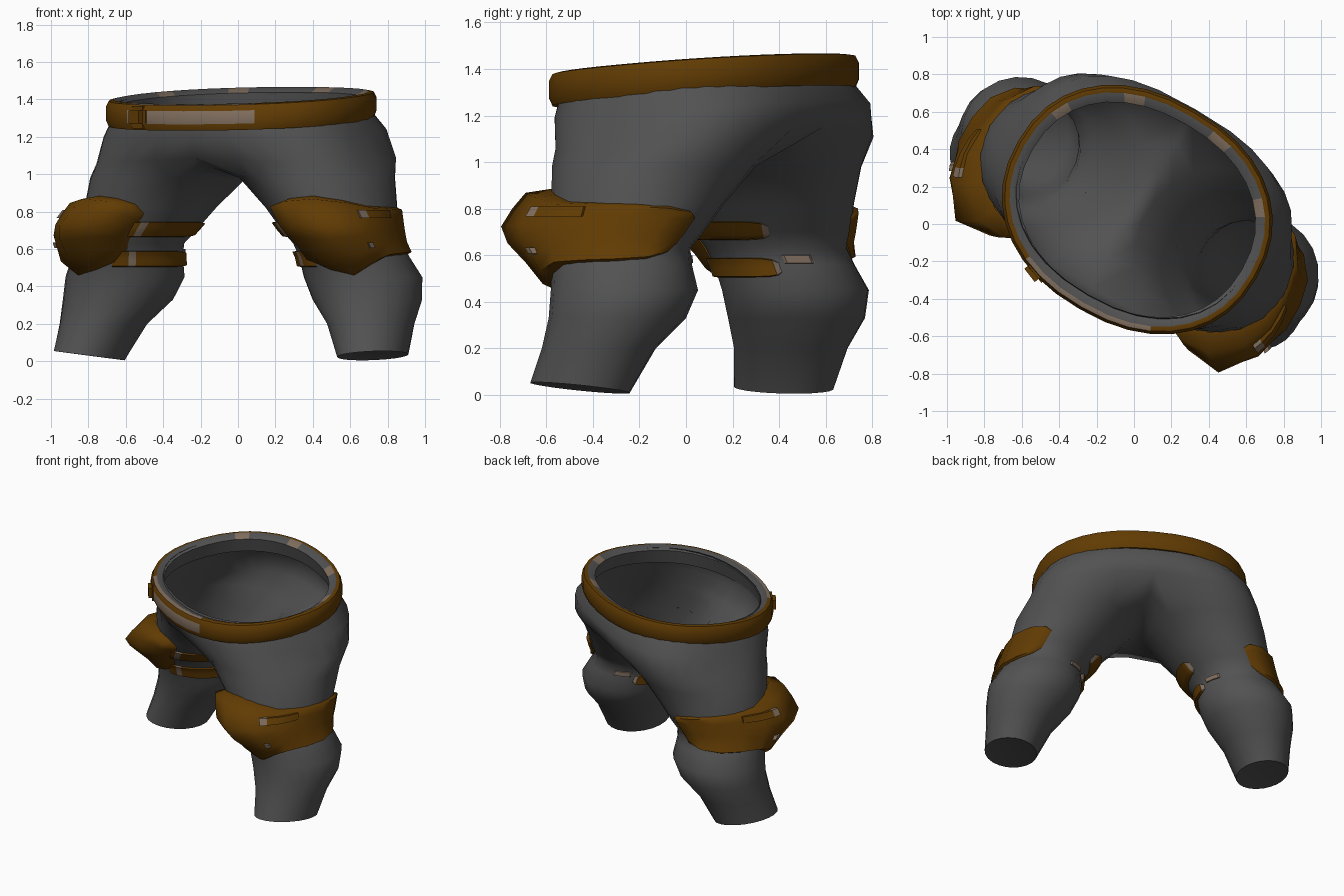
import bpy, bmesh
from math import sin, cos, pi, radians
from mathutils import Matrix, Vector

if "Cube" in bpy.data.objects:
    bpy.data.objects.remove(bpy.data.objects["Cube"])


def material(name, rgb):
    m = bpy.data.materials.new(name)
    m.use_nodes = True
    m.diffuse_color = (*rgb, 1)
    bsdf = m.node_tree.nodes["Principled BSDF"]
    bsdf.inputs["Base Color"].default_value = (*rgb, 1)
    bsdf.inputs["Roughness"].default_value = 0.9
    return m


MATS = [material("grey cloth", (0.085, 0.085, 0.085)),
        material("brown leather", (0.122, 0.045, 0.001)),
        material("worn tan", (0.22, 0.16, 0.115))]
GREY, BROWN, TAN = range(3)

# The wearer is turned about the vertical axis
TURN = Matrix.Translation((-0.02, 0.012, 0)) @ Matrix.Rotation(radians(-30), 4, "Z")


def finish(bm, name, angle=40):
    bmesh.ops.remove_doubles(bm, verts=bm.verts, dist=0.0005)
    bmesh.ops.recalc_face_normals(bm, faces=bm.faces)
    bm.transform(TURN)
    mesh = bpy.data.meshes.new(name)
    bm.to_mesh(mesh)
    bm.free()
    for m in MATS:
        mesh.materials.append(m)
    ob = bpy.data.objects.new(name, mesh)
    bpy.context.collection.objects.link(ob)
    bpy.ops.object.select_all(action="DESELECT")
    ob.select_set(True)
    bpy.context.view_layer.objects.active = ob
    bpy.ops.object.shade_smooth_by_angle(angle=radians(angle))


def skin(bm, rows, closed=False, paint=lambda r, c: GREY):
    """Join rows of points with quads."""
    vs = [[bm.verts.new(p) for p in row] for row in rows]
    n = len(rows[0])
    for r in range(len(vs) - 1):
        for c in range(n if closed else n - 1):
            d = (c + 1) % n
            f = bm.faces.new((vs[r][c], vs[r][d], vs[r + 1][d], vs[r + 1][c]))
            f.material_index = paint(r, c)
    return vs


def oval(a, ru, y0, y1, power=0.9):
    """Rounded oval around the waist; angle 0 is the front centre."""
    s, c = sin(a), cos(a)
    x = ru * abs(s) ** power * (1 if s >= 0 else -1)
    y = (y0 + y1) / 2 - (y1 - y0) / 2 * abs(c) ** power * (1 if c >= 0 else -1)
    return x, y


# Leg sections: height, centre x, centre y, radius x, radius y
LEG = [(0.98, 0.46, 0.09, 0.41, 0.445), (0.82, 0.56, 0.07, 0.345, 0.38),
       (0.70, 0.63, 0.05, 0.31, 0.345), (0.63, 0.675, 0.045, 0.29, 0.31),
       (0.56, 0.70, 0.07, 0.295, 0.305), (0.45, 0.735, 0.105, 0.32, 0.315),
       (0.33, 0.77, 0.09, 0.295, 0.295), (0.20, 0.825, 0.03, 0.23, 0.25),
       (0.03, 0.875, -0.035, 0.178, 0.225)]
OUT, INN = 16, 6
ANGLES = [radians(-50 + 260 * i / OUT) for i in range(OUT)]
ANGLES += [radians(210 + 100 * i / INN) for i in range(INN)]


def leg_point(a, z, off=0.0):
    """Point on the leg surface, pushed out by off."""
    for hi, lo in zip(LEG, LEG[1:]):
        if z >= lo[0]:
            break
    t = (z - lo[0]) / (hi[0] - lo[0])
    cx, cy, rx, ry = [l + (h - l) * t for h, l in zip(hi[1:], lo[1:])]
    return Vector((cx + (rx + off) * sin(a), cy - (ry + off) * cos(a), z))


def flip(rows, side):
    return [[(p[0] * side, p[1], p[2]) for p in row] for row in rows]


# Trousers: two half hips sharing a centre seam, each flowing into a leg
bm = bmesh.new()
for side in (1, -1):
    hips = []
    for z, ru, y0, y1, power, dip in ((1.40, 0.665, -0.45, 0.60, 0.9, 0),
                                      (1.32, 0.70, -0.47, 0.64, 0.85, 0),
                                      (1.22, 0.755, -0.46, 0.695, 0.75, 0.01),
                                      (1.11, 0.81, -0.41, 0.665, 0.7, 0.05)):
        row = []
        for i in range(OUT + 1):
            a = pi * i / OUT
            x, y = oval(a, ru, y0, y1, power)
            row.append((x, y, z + 0.06 * y - dip * sin(a)))
        hips.append(row)
    skin(bm, flip(hips, side))
    # crotch seam runs back to front under the body
    back, front = Vector(hips[-1][-1]), Vector(hips[-1][0])
    seam = []
    for i in range(1, INN):
        p = back.lerp(front, i / INN)
        p.x, p.z = 0, p.z - 0.12 * sin(pi * i / INN)
        seam.append(p)
    rings = [hips[-1] + seam]
    rings += [[leg_point(a, s[0]) for a in ANGLES] for s in LEG]
    for a, p in zip(ANGLES, rings[-1]):
        p.z += 0.02 * sin(a) + 0.015 * cos(a)
    # slightly recessed ankle end
    hem = rings[-1]
    mid = sum(hem, Vector()) / len(hem)
    rings.append([p.lerp(mid, 0.2) + Vector((0, 0, 0.008)) for p in hem])
    vs = skin(bm, flip(rings, side), closed=True)
    bm.faces.new(vs[-1])
finish(bm, "trousers", 60)


# Belt: rounded band swept around the waist, worn at the front
PROFILE = [(-0.09, 0.05), (-0.07, -0.05), (-0.015, -0.065), (0, -0.03),
           (0, 0.04), (-0.015, 0.07), (-0.04, 0.075), (-0.09, 0.05)]
SEG = 36
belt = []
for off, h in PROFILE:
    row = []
    for i in range(SEG):
        x, y = oval(2 * pi * i / SEG, 0.735 + off, -0.54 - off, 0.69 + off)
        row.append((x, y, 1.34 + 0.08 * y + h))
    belt.append(row)


def belt_paint(r, c):
    worn = c < 3 or c >= SEG - 3
    if r == 6 and abs(c - SEG / 2) < 7 and c % 4 == 0:
        return TAN
    if r in (0, 6):
        return GREY
    return TAN if worn and r in (3, 5) else BROWN


bm = bmesh.new()
skin(bm, belt, closed=True, paint=belt_paint)
finish(bm, "belt")

# Buckle: bevelled block on the front of the belt
bm = bmesh.new()
place = Matrix.Translation((-0.31, -0.485, 1.305)) @ Matrix.Rotation(radians(-22), 4, "Z")
bmesh.ops.create_cube(bm, size=1, matrix=place @ Matrix.Diagonal((0.14, 0.07, 0.12, 1)))
bmesh.ops.bevel(bm, geom=bm.edges[:], offset=0.025, segments=2, affect="EDGES")
for f in bm.faces:
    f.material_index = BROWN
finish(bm, "belt_buckle")


# Knee pads: outline keys of angle, low edge, high edge
PAD = [(-30, 0.60, 0.79), (-18, 0.53, 0.84), (0, 0.49, 0.87), (22, 0.46, 0.885),
       (45, 0.52, 0.86), (65, 0.56, 0.83), (90, 0.57, 0.825), (115, 0.575, 0.82),
       (140, 0.585, 0.81), (158, 0.61, 0.79), (167, 0.65, 0.76)]
STEPS = (0, 0.04, 0.25, 0.45, 0.62, 0.8, 0.96, 1)


def pad_bulge(deg, z):
    around = max(0, 1 - abs(deg - 22) / 62)
    height = max(0, 1 - abs(z - 0.72) / 0.26)
    return 0.025 + 0.18 * around * min(1, 1.15 * height)


def wrap(bm, side, keys, bulge, paint):
    """Raised band on the leg, its edges resting on the cloth."""
    rows = []
    for k, t in enumerate(STEPS):
        row = []
        for j, (deg, lo, hi) in enumerate(keys):
            z = lo + (hi - lo) * t
            edge = k in (0, len(STEPS) - 1) or j in (0, len(keys) - 1)
            row.append(leg_point(radians(deg), z, 0.003 if edge else bulge(deg, z)))
        rows.append(row)
    skin(bm, flip(rows, side), paint=paint)


for side, label in ((1, "left"), (-1, "right")):
    bm = bmesh.new()
    wrap(bm, side, PAD, pad_bulge, lambda r, c: BROWN)
    finish(bm, label + "_knee_pad", 60)

    # two straps on the inner side, worn where they meet the pad, with rounded ends
    bm = bmesh.new()
    for mid, half in ((0.705, 0.04), (0.547, 0.042)):
        keys = [(d, mid - half * w, mid + half * w)
                for d, w in ((-16, 1), (-24, 1), (-32, 1), (-39, 1), (-55, 1), (-72, 1),
                             (-90, 1), (-104, 0.95), (-111, 0.8), (-115, 0.5))]
        wrap(bm, side, keys, lambda d, z: 0.022, lambda r, c: TAN if c in (2, 8) else BROWN)
    # worn scrap behind the lower strap
    wrap(bm, side, [(d, 0.565, 0.6) for d in (-120, -122, -132, -142, -144)],
         lambda d, z: 0.01, lambda r, c: TAN)
    finish(bm, label + "_knee_straps")

    # small clasp on the outer side and a worn spot under it
    bm = bmesh.new()
    for lo, hi, angles in ((0.765, 0.81, (48, 49, 55, 65, 75, 84, 85)),
                           (0.605, 0.635, (46, 47, 51, 52))):
        wrap(bm, side, [(d, lo, hi) for d in angles], lambda d, z: pad_bulge(d, z) + 0.015,
             lambda r, c: BROWN if c > 1 and lo > 0.7 else TAN)
    finish(bm, label + "_knee_clasp")
